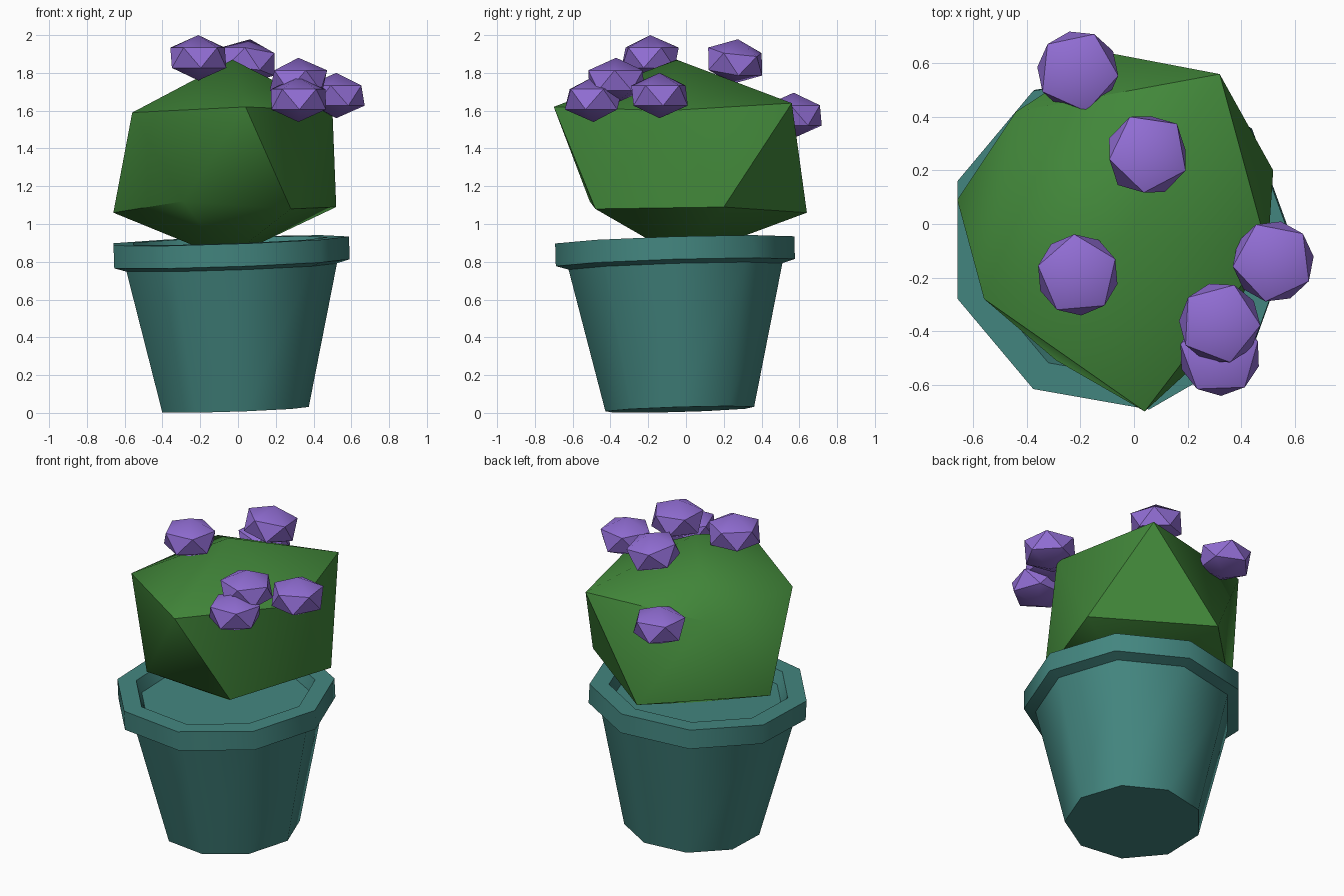
import bpy
import bmesh
from math import radians, sin, cos, tau
from mathutils import Matrix

cube = bpy.data.objects.get("Cube")
if cube:
    bpy.data.objects.remove(cube, do_unlink=True)


def make_material(name, rgb):
    mat = bpy.data.materials.new(name)
    mat.use_nodes = True
    colour = (*rgb, 1)
    mat.diffuse_color = colour
    mat.node_tree.nodes["Principled BSDF"].inputs["Base Color"].default_value = colour
    return mat


def add_object(name, bm, mat, angle=45):
    bmesh.ops.recalc_face_normals(bm, faces=bm.faces[:])
    mesh = bpy.data.meshes.new(name)
    bm.to_mesh(mesh)
    bm.free()
    mesh.materials.append(mat)
    obj = bpy.data.objects.new(name, mesh)
    bpy.context.collection.objects.link(obj)
    bpy.ops.object.select_all(action='DESELECT')
    obj.select_set(True)
    bpy.context.view_layer.objects.active = obj
    bpy.ops.object.shade_smooth_by_angle(angle=radians(angle))
    return obj


def lathe(profile, sides):
    """Revolve (radius, height) points and cap both ends."""
    bm = bmesh.new()
    rings = [[bm.verts.new((r * cos(tau * i / sides), r * sin(tau * i / sides), z))
              for i in range(sides)] for r, z in profile]
    for low, high in zip(rings, rings[1:]):
        for i in range(sides):
            j = (i + 1) % sides
            bm.faces.new((low[i], low[j], high[j], high[i]))
    bm.faces.new(rings[0])
    bm.faces.new(rings[-1])
    return bm


teal = make_material("teal_clay", (0.056, 0.237, 0.213))
green = make_material("cactus_green", (0.054, 0.243, 0.042))
purple = make_material("flower_purple", (0.285, 0.155, 0.66))

# Slightly tilted nine-sided pot: wall, overhanging rim and recessed floor
pot = add_object("pot", lathe([(0.40, 0), (0.575, 0.755), (0.643, 0.775), (0.643, 0.895),
                               (0.53, 0.895), (0.50, 0.82)], 9), teal)
pot.location = (-0.025, -0.033, 0.018)
pot.rotation_euler = (0.03, -0.034, 0)

# Lumpy cactus: two offset rings of five points between a top and a bottom point
bm = bmesh.new()
top = bm.verts.new((-0.03, -0.05, 1.87))
bottom = bm.verts.new((-0.06, -0.02, 0.815))
upper = [bm.verts.new(p) for p in ((0.5, -0.1, 1.6), (0.32, 0.56, 1.64), (-0.44, 0.42, 1.6),
                                   (-0.56, -0.28, 1.59), (0.04, -0.7, 1.62))]
lower = [bm.verts.new(p) for p in ((0.52, 0.2, 1.09), (-0.1, 0.64, 1.06), (-0.66, 0.09, 1.06),
                                   (-0.29, -0.51, 1.12), (0.28, -0.48, 1.08))]
for i in range(5):
    j = (i + 1) % 5
    bm.faces.new((top, upper[i], upper[j]))
    bm.faces.new((upper[i], lower[i], upper[j]))
    bm.faces.new((upper[j], lower[i], lower[j]))
    bm.faces.new((lower[i], bottom, lower[j]))
add_object("cactus_body", bm, green)

# Flattened faceted flowers: position and tilt in degrees
flowers = [((-0.21, -0.19, 1.88), 0), ((0.05, 0.26, 1.86), 10), ((0.32, -0.37, 1.76), 0),
           ((0.32, -0.49, 1.66), 0), ((0.52, -0.14, 1.68), 0), ((-0.21, 0.57, 1.575), 0)]
for n, (place, tilt) in enumerate(flowers, 1):
    bm = bmesh.new()
    bmesh.ops.create_icosphere(bm, subdivisions=1, radius=1)
    bmesh.ops.transform(bm, verts=bm.verts, matrix=Matrix.Diagonal((0.17, 0.17, 0.12, 1)))
    flower = add_object(f"flower_{n}", bm, purple)
    flower.location = place
    flower.rotation_euler = (0, radians(tilt), radians(23 * n))
